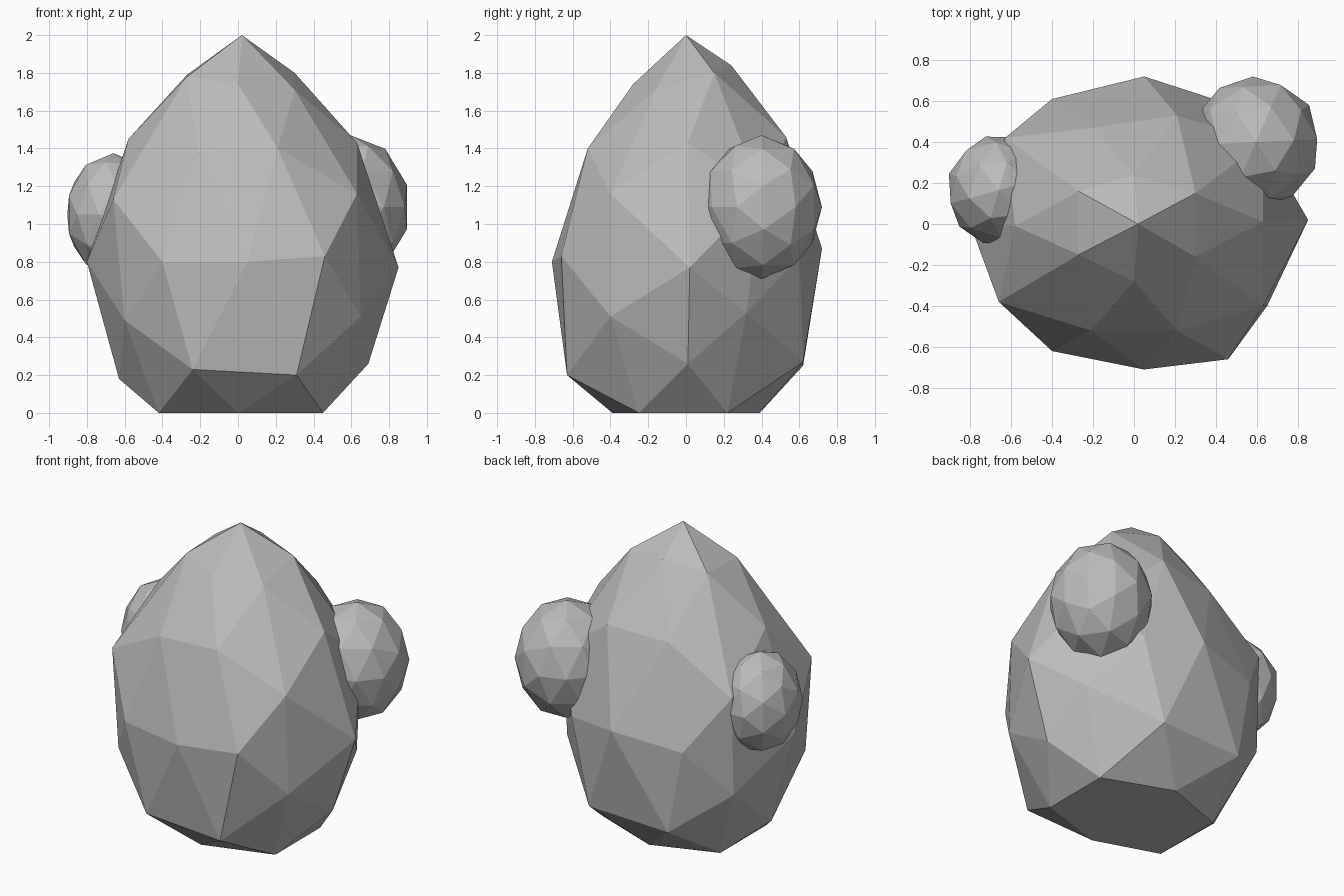
import bpy, bmesh
from mathutils import Vector, Matrix

if "Cube" in bpy.data.objects:
    bpy.data.objects.remove(bpy.data.objects["Cube"])

grey = bpy.data.materials.new("stone grey")
grey.diffuse_color = (0.5, 0.5, 0.5, 1)
grey.use_nodes = True
grey.node_tree.nodes["Principled BSDF"].inputs["Base Color"].default_value = grey.diffuse_color


def faceted(name, directions, positions):
    """Triangulate points on a sphere, then move each one to its final place."""
    bm = bmesh.new()
    verts = [bm.verts.new(Vector(d).normalized()) for d in directions]
    bmesh.ops.convex_hull(bm, input=verts)
    for v, p in zip(verts, positions):
        v.co = p
    bmesh.ops.recalc_face_normals(bm, faces=bm.faces)
    me = bpy.data.meshes.new(name)
    bm.to_mesh(me)
    bm.free()
    me.materials.append(grey)
    ob = bpy.data.objects.new(name, me)
    bpy.context.collection.objects.link(ob)
    return ob


# Main boulder: hand-chipped 42-point egg, flat underneath
body = [
    # tip and the ring below it
    (0.02, 0, 2), (0, -.28, 1.74), (0, .24, 1.84),
    (.3, .15, 1.8), (-.27, .16, 1.79), (-.27, -.15, 1.78), (.3, -.16, 1.71),
    # shoulders
    (.63, .01, 1.43), (-.58, -.01, 1.45),
    (.21, -.52, 1.4), (-.21, -.52, 1.38), (.21, .53, 1.46), (-.2, .47, 1.43),
    (.63, -.4, 1.16), (-.66, -.38, 1.13), (.63, .4, 1.16), (-.63, .42, 1.15),
    # widest belt
    (.85, .02, .77), (-.8, 0, .8), (.05, -.71, .8), (.05, .72, .87),
    (.46, -.66, .83), (-.4, -.62, .8), (.42, .6, .82), (-.4, .61, .8),
    # lower sides
    (.65, -.4, .51), (-.6, -.4, .49), (.65, .32, .53), (-.63, .4, .5),
    (.31, -.63, .2), (-.24, -.62, .23), (.28, .62, .27), (-.3, .62, .25),
    (.69, .01, .26), (-.63, 0, .18),
    # flat base
    (.45, -.25, 0), (.45, .22, 0), (-.42, -.25, 0), (-.42, .24, 0),
    (0, -.39, 0), (0, .39, 0), (0, 0, 0)]
faceted("boulder", [(x / .82, y / .71, (z - .8) / 1.1) for x, y, z in body], body)

# Side lumps: small stretched icospheres sunk into the boulder
signs = (-1, 1)
ball = []
for axis in range(3):
    def turn(p):
        return Vector((p[-axis % 3], p[(1 - axis) % 3], p[(2 - axis) % 3]))
    ball += [turn((0, 0, s)) for s in signs]
    ball += [turn((0, .526 * s, .851 * t)) for s in signs for t in signs]
    ball += [turn((.5 * r, .309 * s, .809 * t))
             for r in signs for s in signs for t in signs]


def lump(name, centre, radii, angle):
    place = (Matrix.Translation(centre) @ Matrix.Diagonal((*radii, 1))
             @ Matrix.Rotation(angle, 4, 'Z'))
    faceted(name, ball, [place @ p for p in ball])


lump("right_lump", (.595, .4, 1.09), (.315, .32, .38), .6)
lump("left_lump", (-.66, .165, 1.05), (.255, .27, .325), -.3)
